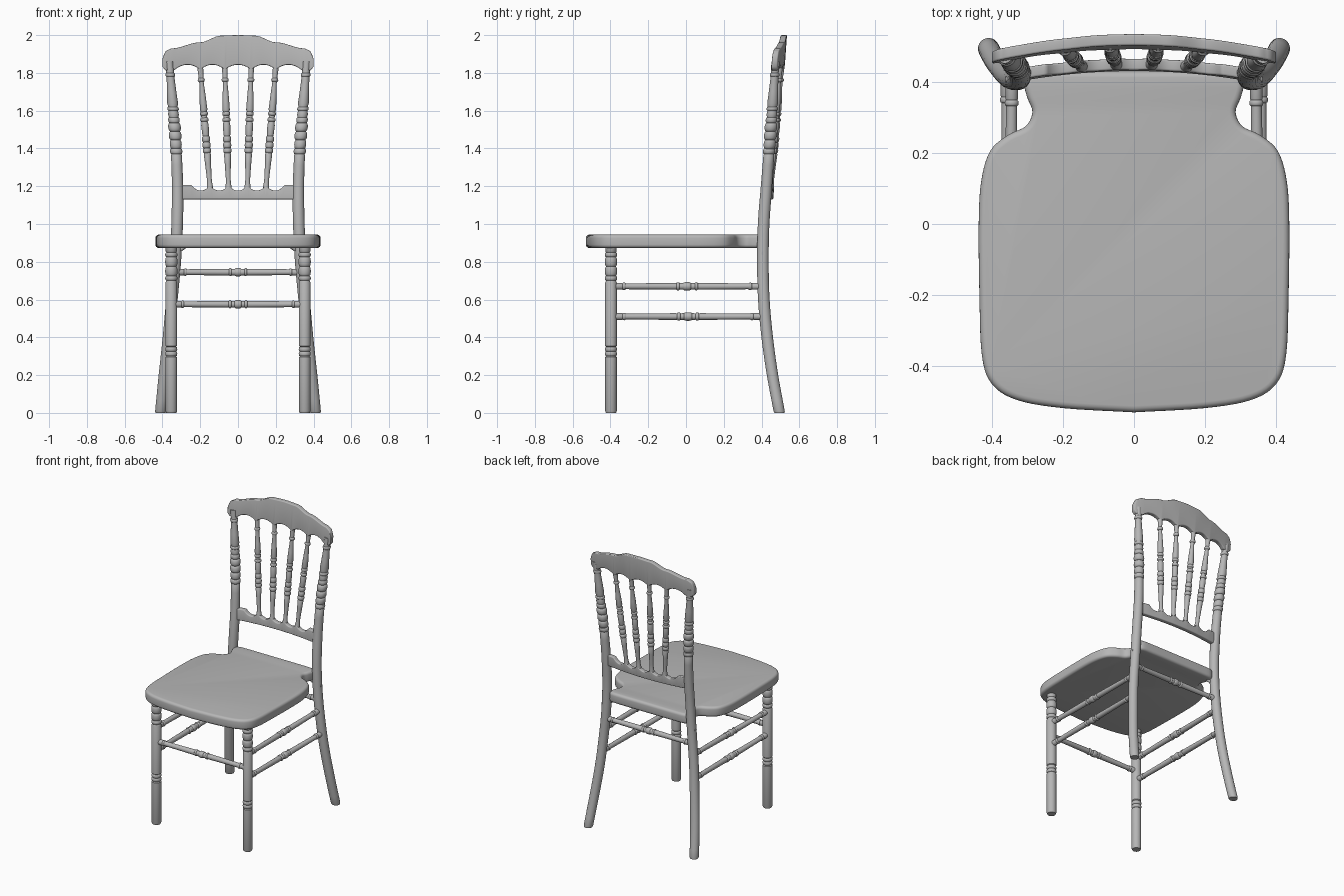
import bpy
import bmesh
from math import cos, sin, pi, radians
from mathutils import Vector

cube = bpy.data.objects.get("Cube")
if cube:
    bpy.data.objects.remove(cube, do_unlink=True)

mat = bpy.data.materials.new("light grey")
mat.use_nodes = True
GREY = (0.47, 0.47, 0.47, 1)
mat.diffuse_color = GREY
mat.node_tree.nodes["Principled BSDF"].inputs["Base Color"].default_value = GREY


def finish(name, bm, bevel=0.0, angle=40):
    """Round sharp edges, then turn the bmesh into a smooth shaded object."""
    bmesh.ops.recalc_face_normals(bm, faces=bm.faces)
    if bevel:
        sharp = [e for e in bm.edges if e.calc_face_angle(0) > radians(50)]
        bmesh.ops.bevel(bm, geom=sharp, offset=bevel, segments=4, profile=0.5, affect='EDGES')
    mesh = bpy.data.meshes.new(name)
    bm.to_mesh(mesh)
    bm.free()
    mesh.materials.append(mat)
    obj = bpy.data.objects.new(name, mesh)
    bpy.context.collection.objects.link(obj)
    bpy.ops.object.select_all(action='DESELECT')
    obj.select_set(True)
    bpy.context.view_layer.objects.active = obj
    bpy.ops.object.shade_smooth_by_angle(angle=radians(angle))
    return obj


def spline(pts, steps):
    """Smooth curve through the points."""
    pts = [Vector(p) for p in pts]
    ext = [2 * pts[0] - pts[1]] + pts + [2 * pts[-1] - pts[-2]]
    out = []
    for a, b, c, d in zip(ext, ext[1:], ext[2:], ext[3:]):
        for i in range(steps):
            t = i / steps
            out.append(0.5 * (2 * b + (c - a) * t + (2 * a - 5 * b + 4 * c - d) * t * t
                              + (3 * b - a - 3 * c + d) * t ** 3))
    return out + [pts[-1]]


def bead(a, b, low, high, n=6):
    """Half round bulge between two stations of a turned profile."""
    return [(a + (b - a) * (1 - cos(pi * i / n)) / 2, low + (high - low) * sin(pi * i / n))
            for i in range(n + 1)]


def turned(name, rings, axis, sides=20):
    """Skin of circles, given as (centre, radius), all facing along axis."""
    axis = Vector(axis).normalized()
    u = axis.orthogonal().normalized()
    v = axis.cross(u)
    bm = bmesh.new()
    loops = [[bm.verts.new(c + r * (cos(2 * pi * k / sides) * u + sin(2 * pi * k / sides) * v))
              for k in range(sides)] for c, r in rings]
    for p, q in zip(loops, loops[1:]):
        for k in range(sides):
            bm.faces.new((p[k], p[k - 1], q[k - 1], q[k]))
    bm.faces.new(loops[0])
    bm.faces.new(loops[-1])
    return finish(name, bm)


def straight(name, a, b, profile):
    """Turned bar from a to b; profile stations run from 0 to 1."""
    a, b = Vector(a), Vector(b)
    return turned(name, [(a.lerp(b, t), r) for t, r in profile], b - a)


# Seat: waisted outline, mirrored, with rounded rims
half = [(0, -0.53), (0.2, -0.518), (0.33, -0.495), (0.4, -0.45), (0.428, -0.37), (0.435, -0.2),
        (0.437, 0), (0.43, 0.12), (0.405, 0.205), (0.355, 0.25), (0.305, 0.275), (0.286, 0.315),
        (0.3, 0.355), (0.308, 0.395), (0.285, 0.425), (0.2, 0.43), (0, 0.43)]
curve = spline([(x, y, 0.873) for x, y in half], 5)
curve += [Vector((-p.x, p.y, p.z)) for p in curve[-2:0:-1]]
bm = bmesh.new()
base = bm.faces.new([bm.verts.new(p) for p in curve])
top = bmesh.ops.extrude_face_region(bm, geom=[base])["geom"]
bmesh.ops.translate(bm, verts=[g for g in top if isinstance(g, bmesh.types.BMVert)], vec=(0, 0, 0.071))
finish("seat", bm, 0.018)

# Turned profiles, as (station, radius)
front_profile = ([(0, 0.027), (0.01, 0.031), (0.295, 0.031)] + bead(0.3, 0.325, 0.026, 0.032)
                 + bead(0.325, 0.35, 0.026, 0.032) + [(0.355, 0.031), (0.69, 0.031)]
                 + bead(0.7, 0.725, 0.026, 0.033) + bead(0.725, 0.775, 0.026, 0.033)
                 + bead(0.775, 0.825, 0.026, 0.033) + bead(0.825, 0.85, 0.026, 0.033)
                 + [(0.855, 0.03), (0.885, 0.03)])
post_profile = ([(0, 0.027), (0.008, 0.03), (0.4, 0.031), (1.1, 0.031), (1.365, 0.029)]
                + bead(1.37, 1.4, 0.026, 0.033) + bead(1.4, 1.445, 0.025, 0.032)
                + bead(1.445, 1.49, 0.025, 0.034) + bead(1.49, 1.535, 0.025, 0.034)
                + bead(1.535, 1.565, 0.025, 0.031) + [(1.58, 0.029)]
                + bead(1.6, 1.62, 0.025, 0.031) + [(1.64, 0.029), (1.7, 0.025), (1.775, 0.021)]
                + bead(1.78, 1.8, 0.021, 0.026) + [(1.86, 0.022)])
rod_profile = ([(0, 0.018), (0.07, 0.018)] + bead(0.075, 0.095, 0.016, 0.02) + [(0.1, 0.0155), (0.42, 0.018)]
               + bead(0.43, 0.45, 0.017, 0.022) + [(0.465, 0.018)] + bead(0.475, 0.525, 0.018, 0.023))
rod_profile += [(1 - t, r) for t, r in reversed(rod_profile) if t < 0.47]
spindle_profile = ([(0, 0.017), (0.05, 0.013), (0.08, 0.013), (0.2, 0.016), (0.28, 0.019)]
                   + bead(0.29, 0.33, 0.016, 0.022) + bead(0.33, 0.38, 0.016, 0.022)
                   + bead(0.38, 0.43, 0.016, 0.022) + [(0.44, 0.018), (0.52, 0.02)]
                   + bead(0.55, 0.58, 0.016, 0.022) + bead(0.6, 0.63, 0.016, 0.021)
                   + [(0.65, 0.02), (0.75, 0.017), (0.87, 0.012)]
                   + bead(0.88, 0.91, 0.013, 0.019) + [(0.92, 0.013), (1, 0.016)])

# Centre line of the back leg and post
back_line = spline([(0.41, 0.495, 0), (0.39, 0.458, 0.2), (0.368, 0.43, 0.4), (0.35, 0.412, 0.6),
                    (0.332, 0.407, 0.8), (0.322, 0.411, 1.0), (0.32, 0.426, 1.2),
                    (0.328, 0.441, 1.4), (0.343, 0.456, 1.6), (0.364, 0.474, 1.86)], 8)


def back_at(z, side):
    for p, q in zip(back_line, back_line[1:]):
        if z <= q.z + 1e-6:
            c = p.lerp(q, (z - p.z) / (q.z - p.z))
            break
    return Vector((side * c.x, c.y, z))


for side, word in ((1, "left"), (-1, "right")):
    foot = Vector((side * 0.353, -0.397, 0))
    turned(word + "_front_leg", [(foot + Vector((0, 0, z)), r) for z, r in front_profile], (0, 0, 1))
    stations = [(z, r) for z, r in post_profile]
    for (z0, r0), (z1, r1) in zip(post_profile, post_profile[1:]):
        n = int((z1 - z0) / 0.05)
        stations += [(z0 + (z1 - z0) * i / n, r0 + (r1 - r0) * i / n) for i in range(1, n)]
    turned(word + "_back_leg", [(back_at(z, side), r) for z, r in sorted(stations)], (0, 0, 1))
    for z, level in ((0.67, "upper"), (0.51, "lower")):
        straight(f"{word}_{level}_stretcher", foot + Vector((0, 0, z)), back_at(z, side), rod_profile)
    # Screw and small bracket fixing the seat to the back leg
    leg = back_at(0.845, side)
    straight(word + "_screw", leg, leg + Vector((side * 0.033, 0, 0)), [(0, 0.009), (1, 0.009)])
    straight(word + "_bracket", leg, (side * 0.275, 0.385, 0.885), [(0, 0.01), (1, 0.01)])

straight("front_stretcher", (-0.353, -0.397, 0.575), (0.353, -0.397, 0.575), rod_profile)
straight("back_stretcher", back_at(0.745, -1), back_at(0.745, 1), rod_profile)


def rail(name, width, low, high, bend, thick, bevel):
    """Bent board whose lower and upper edges are functions of x."""
    n = 96
    bm = bmesh.new()
    cols = []
    for i in range(n + 1):
        x = width * (2 * i / n - 1)
        cols.append([bm.verts.new((x, bend(x, z) + s * thick / 2, z))
                     for s, z in ((-1, low(x)), (1, low(x)), (1, high(x)), (-1, high(x)))])
    for a, b in zip(cols, cols[1:]):
        for k in range(4):
            bm.faces.new((a[k], a[k - 1], b[k - 1], b[k]))
    bm.faces.new(cols[0])
    bm.faces.new(cols[-1])
    return finish(name, bm, bevel, 50)


def scallop(x, knots):
    """Rounded arch, 0 at the knots and 1 halfway between them."""
    for a, b in zip(knots, knots[1:]):
        if a <= x <= b:
            return sin(pi * (x - a) / (b - a)) ** 0.7
    return 0


def piecewise(x, pts):
    for (a, za), (b, zb) in zip(pts, pts[1:]):
        if x <= b + 1e-6:
            t = (x - a) / (b - a)
            return za + (zb - za) * t * t * (3 - 2 * t)
    return pts[-1][1]


# Crest rail and lower back rail
TOPS, BOTTOMS = (-0.2, -0.07, 0.07, 0.2), (-0.148, -0.05, 0.05, 0.148)
crest_knots = (-0.335,) + TOPS + (0.335,)
lower_knots = (-0.245,) + BOTTOMS + (0.245,)
crest_top = [(0, 2.0), (0.09, 1.997), (0.2, 1.962), (0.35, 1.93), (0.385, 1.915), (0.4, 1.875)]
crest_bend = lambda x, z: 0.473 + 0.04 * (1 - (x / 0.4) ** 2) + 0.07 * (z - 1.92)
lower_bend = lambda x, z: 0.423 + 0.025 * (1 - (x / 0.3) ** 2) + 0.07 * (z - 1.16)
rail("crest_rail", 0.4,
     lambda x: 1.813 + 0.03 * scallop(x, crest_knots) + 0.02 * max(0, abs(x) - 0.385) / 0.015,
     lambda x: piecewise(abs(x), crest_top), crest_bend, 0.032, 0.006)
rail("lower_back_rail", 0.305, lambda x: 1.13,
     lambda x: 1.207 - 0.03 * scallop(x, lower_knots), lower_bend, 0.032, 0.006)

# Spindles fanning out between the rails
for i, (xb, xt) in enumerate(zip(BOTTOMS, TOPS)):
    straight(f"spindle_{i + 1}", (xb, lower_bend(xb, 1.19), 1.19),
             (xt, crest_bend(xt, 1.83), 1.83), spindle_profile)
